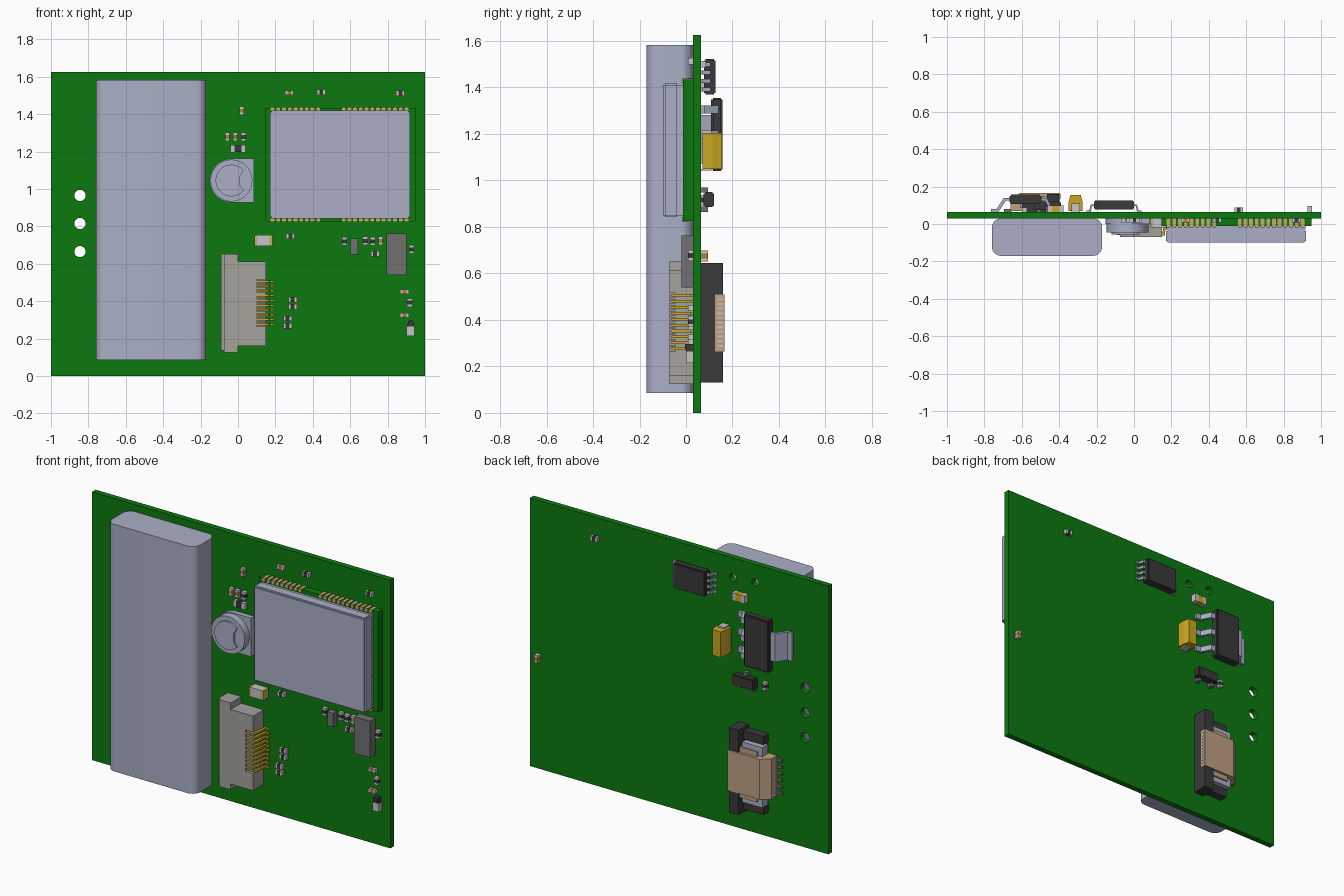
import bpy, bmesh, math
from mathutils import Matrix, Vector

cube = bpy.data.objects.get("Cube")
if cube:
    bpy.data.objects.remove(cube, do_unlink=True)


def material(name, r, g, b):
    m = bpy.data.materials.new(name)
    m.use_nodes = True
    m.diffuse_color = (r, g, b, 1)
    m.node_tree.nodes["Principled BSDF"].inputs["Base Color"].default_value = (r, g, b, 1)
    return m


GREEN = material("board_green", 0.004, 0.19, 0.005)
STEEL = material("blue_grey_metal", 0.40, 0.43, 0.56)
PALE = material("pale_terminal", 0.56, 0.56, 0.58)
PLASTIC = material("warm_grey_plastic", 0.37, 0.36, 0.335)
GREY = material("mid_grey", 0.17, 0.165, 0.165)
DARK = material("dark_plastic", 0.043, 0.041, 0.041)
GOLD = material("gold", 0.60, 0.39, 0.015)
BRASS = material("contact_brass", 0.55, 0.42, 0.16)
TAN = material("tan_plastic", 0.52, 0.36, 0.24)
ORANGE = material("capacitor_orange", 0.45, 0.20, 0.05)
FRONT, BACK = 0.03, 0.065          # the two board surfaces


def finish(name, bm, mats, smooth=False):
    bmesh.ops.recalc_face_normals(bm, faces=bm.faces[:])
    me = bpy.data.meshes.new(name)
    bm.to_mesh(me)
    bm.free()
    for m in mats:
        me.materials.append(m)
    ob = bpy.data.objects.new(name, me)
    bpy.context.collection.objects.link(ob)
    if smooth:
        bpy.ops.object.select_all(action='DESELECT')
        ob.select_set(True)
        bpy.context.view_layer.objects.active = ob
        bpy.ops.object.shade_smooth_by_angle(angle=math.radians(35))
    return ob


def part(name, boxes, mats, bevel=0):
    """Boxes given as (x0, x1, y0, y1, z0, z1[, material index])."""
    bm = bmesh.new()
    for b in boxes:
        c = Vector(((b[0] + b[1]) / 2, (b[2] + b[3]) / 2, (b[4] + b[5]) / 2))
        s = Matrix.Diagonal((b[1] - b[0], b[3] - b[2], b[5] - b[4], 1))
        vs = bmesh.ops.create_cube(bm, size=1, matrix=Matrix.Translation(c) @ s)["verts"]
        for f in {f for v in vs for f in v.link_faces}:
            f.material_index = b[6] if len(b) > 6 else 0
    if bevel:
        bmesh.ops.bevel(bm, geom=bm.edges[:], offset=bevel, segments=2, affect='EDGES')
    return finish(name, bm, mats)


def prism(name, pts, axis, spans, mat, smooth=False):
    """Extrude a profile along an axis, once for each (lo, hi) span."""
    place = {'x': lambda a, b, t: (t, a, b), 'y': lambda a, b, t: (a, t, b),
             'z': lambda a, b, t: (a, b, t)}[axis]
    bm = bmesh.new()
    n = len(pts)
    for lo, hi in spans:
        va = [bm.verts.new(place(a, b, lo)) for a, b in pts]
        vb = [bm.verts.new(place(a, b, hi)) for a, b in pts]
        bm.faces.new(va)
        bm.faces.new(vb[::-1])
        for i in range(n):
            j = (i + 1) % n
            bm.faces.new((va[i], vb[i], vb[j], va[j]))
    return finish(name, bm, [mat], smooth)


def arc(cx, cy, r, a0, a1, n):
    return [(cx + r * math.cos(math.radians(a0 + (a1 - a0) * i / n)),
             cy + r * math.sin(math.radians(a0 + (a1 - a0) * i / n))) for i in range(n + 1)]


def chip(name, x, z, mat, upright=False, length=0.046, width=0.024, h=0.022, back=False):
    """Two-terminal part with pale end caps."""
    y0, y1 = (BACK, BACK + h) if back else (FRONT - h, FRONT)
    e, L, W = length * 0.27, length / 2, width / 2
    boxes = []
    for a, b, g, i in ((-L, -L + e, 0, 1), (-L + e, L - e, 0.001, 0), (L - e, L, 0, 1)):
        u, w = (a, b), (-W + g, W - g)
        if upright:
            u, w = w, u
        boxes.append((x + u[0], x + u[1], y0, y1, z + w[0], z + w[1], i))
    return part(name, boxes, [mat, PALE])


# Circuit board with drilled holes
board = part("circuit_board", [(-1, 1, FRONT, BACK, 0, 1.625)], [GREEN])
bm = bmesh.new()
for hx, hz, r in ((-0.845, 0.965, 0.03), (-0.845, 0.815, 0.03), (-0.845, 0.665, 0.03),
                  (-0.36, 1.505, 0.024), (-0.51, 1.515, 0.024)):
    bmesh.ops.create_cone(bm, cap_ends=True, segments=32, radius1=r, radius2=r, depth=0.2,
                          matrix=Matrix.Translation((hx, 0.0475, hz)) @ Matrix.Rotation(math.pi / 2, 4, 'X'))
cutter = finish("hole_cutter", bm, [GREEN])
cutter.hide_render = True
mod = board.modifiers.new("holes", 'BOOLEAN')
mod.object, mod.solver = cutter, 'EXACT'
bpy.context.view_layer.objects.active = board
bpy.ops.object.modifier_apply(modifier="holes")
bpy.data.objects.remove(cutter, do_unlink=True)

# Battery pack: rounded profile run upwards
r = 0.05
pts = (arc(-0.17 - r, 0.03 - r, r, 0, 90, 8) + arc(-0.76 + r, 0.03 - r, r, 90, 180, 8)
       + arc(-0.76 + r, -0.17 + r, r, 180, 270, 8) + arc(-0.17 - r, -0.17 + r, r, 270, 360, 8))
prism("battery", pts, 'z', [(0.085, 1.582)], STEEL, True)

# Radio module: carrier, shield and edge contacts
part("module_carrier", [(0.148, 0.948, -0.012, FRONT, 0.826, 1.434)], [GREEN])
part("shield_lid", [(0.17, 0.92, -0.098, -0.03, 0.842, 1.418)], [STEEL], 0.008)
part("shield_wall", [(0.178, 0.912, -0.031, -0.012, 0.85, 1.41)]
     + [(x, x + 0.004, -0.03, -0.012, z, z + w) for x in (0.172, 0.914)
        for z, w in ((0.85, 0.09), (1.045, 0.165), (1.32, 0.09))], [STEEL])
pads = [0.185 + 0.0305 * i for i in range(9)] + [0.565 + 0.0305 * i for i in range(12)]
part("module_contacts", [(x - 0.01, x + 0.01, -0.018, FRONT, z, z + 0.02)
                         for x in pads for z in (0.822, 1.418)], [BRASS])

# Round power inductor on a half-square base
pts = arc(-0.035, 1.045, 0.117, 90, 270, 20) + [(0.086, 0.928), (0.086, 1.162)]
prism("inductor_base", pts, 'y', [(0.0, FRONT)], STEEL, True)
prism("inductor_drum", arc(-0.035, 1.045, 0.112, 0, 350, 35), 'y', [(-0.045, 0.0)], STEEL, True)
prism("inductor_cap", arc(-0.035, 1.045, 0.085, 40, 320, 24) + [(0.01, 1.02), (0.01, 1.07)],
      'y', [(-0.056, -0.045)], STEEL, True)

# Front ribbon connector
part("ribbon_socket", [(-0.075, 0.0, -0.07, FRONT, 0.125, 0.652),
                       (-0.09, -0.075, -0.06, FRONT, 0.135, 0.652),
                       (0.0, 0.10, -0.07, FRONT, 0.16, 0.612),
                       (0.10, 0.15, -0.07, FRONT, 0.16, 0.265),
                       (0.10, 0.15, -0.07, FRONT, 0.515, 0.612),
                       (0.10, 0.15, -0.045, FRONT, 0.265, 0.515)]
     + [(0.10, 0.15, -0.07, -0.045, 0.283 + 0.0256 * i, 0.293 + 0.0256 * i) for i in range(9)], [PLASTIC])
prism("ribbon_pins", [(0.10, -0.062), (0.165, -0.062), (0.172, 0.02), (0.192, 0.02),
                      (0.192, FRONT), (0.160, FRONT), (0.153, -0.045), (0.10, -0.045)], 'z',
      [(0.270 + 0.0256 * i, 0.281 + 0.0256 * i) for i in range(10)], GOLD)

# Larger front parts
part("crystal_block", [(0.793, 0.9, -0.02, FRONT, 0.54, 0.762)], [GREY])
part("small_block", [(0.602, 0.642, -0.005, FRONT, 0.65, 0.735)], [GREY])
part("status_lamp", [(0.902, 0.943, 0.0, FRONT, 0.215, 0.265, 0), (0.904, 0.941, 0.0, FRONT, 0.265, 0.275, 1),
                     (0.908, 0.937, -0.005, FRONT, 0.275, 0.297, 1)], [PALE, DARK])
part("filter_capacitor", [(0.088, 0.102, -0.02, FRONT, 0.696, 0.754, 1), (0.102, 0.166, -0.02, FRONT, 0.696, 0.754, 0),
                          (0.166, 0.184, -0.02, FRONT, 0.696, 0.754, 1)], [PALE, BRASS])
chip("front_large_resistor", 0.0, 1.215, DARK, length=0.08, width=0.038)

# Small front resistors and capacitors: x, z, upright
for i, (x, z, up) in enumerate(((0.445, 1.517, 0), (0.868, 1.512, 0), (0.03, 1.278, 1), (0.28, 0.747, 0),
                                (0.57, 0.72, 1), (0.68, 0.722, 1), (0.72, 0.72, 1), (0.733, 0.653, 0),
                                (0.928, 0.677, 1), (0.292, 0.408, 0), (0.292, 0.37, 0), (0.265, 0.307, 0),
                                (0.265, 0.268, 0), (0.918, 0.392, 1))):
    chip(f"front_resistor_{i + 1}", x, z, DARK, up, width=0.028)
for i, (x, z, up) in enumerate(((0.275, 1.513, 0), (0.02, 1.418, 1), (-0.057, 1.278, 1), (-0.016, 1.278, 1),
                                (0.762, 0.722, 1), (0.89, 0.45, 0), (0.89, 0.325, 0))):
    chip(f"front_capacitor_{i + 1}", x, z, ORANGE, up)

# Back: eight-legged chip
part("memory_chip", [(-0.215, 0.0, 0.078, 0.126, 1.37, 1.522)], [DARK], 0.006)
legs = [(1.383 + 0.036 * i, 1.4 + 0.036 * i) for i in range(4)]
for side, edge, s in (("left", 0.0, 1), ("right", -0.215, -1)):
    pts = [(-0.01, 0.105), (0.016, 0.105), (0.024, 0.073), (0.04, 0.073),
           (0.04, BACK), (0.016, BACK), (0.01, 0.096), (-0.01, 0.096)]
    prism(f"memory_chip_legs_{side}", [(edge + s * a, b) for a, b in pts], 'z', legs, STEEL)

# Back: voltage regulator with wide tab and three legs
part("regulator_body", [(-0.665, -0.495, 0.108, 0.158, 1.04, 1.355)], [DARK], 0.008)
pts = [(-0.50, 0.14), (-0.465, 0.14), (-0.435, 0.08), (-0.405, 0.08), (-0.405, BACK),
       (-0.445, BACK), (-0.475, 0.125), (-0.50, 0.125)]
prism("regulator_legs", pts, 'z', [(z - 0.017, z + 0.017) for z in (1.09, 1.197, 1.305)], STEEL)
pts = [(-0.66, 0.14), (-0.695, 0.14), (-0.735, 0.08), (-0.765, 0.08), (-0.765, BACK),
       (-0.725, BACK), (-0.685, 0.125), (-0.66, 0.125)]
prism("regulator_tab", pts, 'z', [(1.112, 1.282)], STEEL)

# Back: tantalum capacitor
pts = [(-0.35, 0.07), (-0.275, 0.07), (-0.275, 0.115), (-0.285, 0.155), (-0.34, 0.155), (-0.35, 0.115)]
prism("tantalum_capacitor", pts, 'z', [(1.05, 1.205)], GOLD)
part("tantalum_terminals", [(-0.335, -0.29, BACK, 0.11, 1.042, 1.05), (-0.335, -0.29, BACK, 0.11, 1.205, 1.214)], [PALE])

# Back: three-legged transistor
part("transistor_body", [(-0.535, -0.39, 0.075, 0.12, 0.885, 0.95)], [DARK], 0.006)
part("transistor_legs", [(x - 0.012, x + 0.012, BACK, 0.095, z, z + 0.022) for x, z in
                         ((-0.51, 0.865), (-0.415, 0.865), (-0.462, 0.948))], [GREY])

# Back: small parts
chip("back_orange_capacitor", -0.42, 1.41, GOLD, length=0.085, width=0.048, h=0.035, back=True)
chip("back_resistor_1", 0.56, 1.5, DARK, back=True, width=0.028)
chip("back_resistor_2", -0.585, 0.915, DARK, True, back=True, width=0.028)
chip("back_capacitor", 0.94, 0.675, ORANGE, True, h=0.03, back=True)

# Back: cable socket with tan housing, dark wall and metal latches
part("socket_wall", [(-0.465, -0.40, BACK, 0.16, 0.13, 0.645)]
     + [(-0.60, -0.465, BACK, 0.115, z, z + 0.05) for z in (0.15, 0.575)], [DARK])
pts = [(-0.395, 0.125), (-0.395, 0.166), (-0.61, 0.166), (-0.66, 0.125), (-0.66, 0.07), (-0.46, 0.07), (-0.46, 0.125)]
prism("socket_housing", pts, 'z', [(0.265, 0.51)], TAN)
part("socket_latches", [(-0.61, -0.475, 0.085, 0.14, z, z + 0.055) for z in (0.205, 0.515)], [STEEL])
part("socket_latch_ends", [(-0.58, -0.465, BACK, 0.15, z, z + 0.03, 0) for z in (0.235, 0.51)], [TAN])
part("socket_pins", [(-0.695, -0.655, BACK, 0.08, 0.28 + 0.04 * i, 0.295 + 0.04 * i) for i in range(6)], [GREY])
part("socket_contacts", [(-0.396, -0.393, 0.135, 0.16, 0.285 + 0.02 * i, 0.293 + 0.02 * i) for i in range(11)], [PALE])
